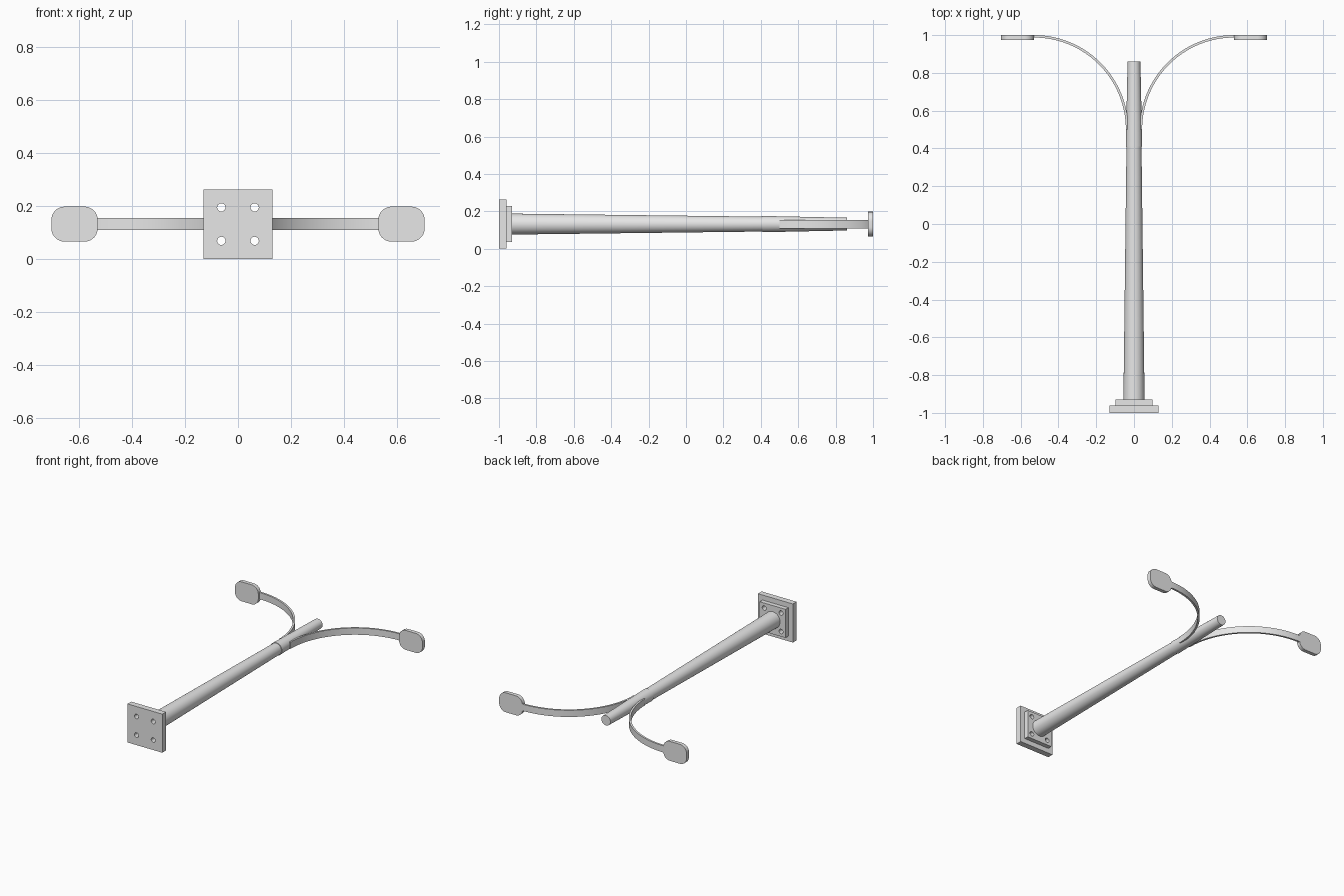
import bpy, bmesh
from math import sin, cos, pi, radians

if "Cube" in bpy.data.objects:
    bpy.data.objects.remove(bpy.data.objects["Cube"], do_unlink=True)

AXIS = 0.132  # height of the pole's centre line

grey = bpy.data.materials.new("light grey metal")
grey.use_nodes = True
grey.diffuse_color = (0.8, 0.8, 0.8, 1)
grey.node_tree.nodes["Principled BSDF"].inputs["Base Color"].default_value = (0.8, 0.8, 0.8, 1)


def finish(obj, name):
    obj.name = obj.data.name = name
    obj.data.materials.clear()
    obj.data.materials.append(grey)
    bpy.ops.object.select_all(action='DESELECT')
    obj.select_set(True)
    bpy.context.view_layer.objects.active = obj
    bpy.ops.object.shade_smooth_by_angle(angle=radians(30))


def arc(cx, cy, r, start, end, steps):
    angles = [start + (end - start) * i / steps for i in range(steps + 1)]
    return [(cx + r * cos(a), cy + r * sin(a)) for a in angles]


def slab(name, outlines, thickness, location, upright=True):
    """Extrude closed outlines; inner outlines become holes."""
    curve = bpy.data.curves.new(name, 'CURVE')
    curve.dimensions = '2D'
    curve.fill_mode = 'BOTH'
    curve.extrude = thickness / 2
    for points in outlines:
        spline = curve.splines.new('POLY')
        spline.points.add(len(points) - 1)
        for p, (x, y) in zip(spline.points, points):
            p.co = (x, y, 0, 1)
        spline.use_cyclic_u = True
    obj = bpy.data.objects.new(name, curve)
    bpy.context.collection.objects.link(obj)
    obj.location = location
    obj.rotation_euler.x = pi / 2 if upright else 0
    bpy.ops.object.select_all(action='DESELECT')
    obj.select_set(True)
    bpy.context.view_layer.objects.active = obj
    bpy.ops.object.convert(target='MESH')
    obj = bpy.context.object
    # Weld the caps to the sides
    bm = bmesh.new()
    bm.from_mesh(obj.data)
    bmesh.ops.remove_doubles(bm, verts=bm.verts, dist=1e-5)
    bmesh.ops.recalc_face_normals(bm, faces=bm.faces)
    bm.to_mesh(obj.data)
    bm.free()
    finish(obj, name)


def tube(name, y0, y1, r0, r1):
    bpy.ops.mesh.primitive_cone_add(vertices=48, radius1=r0, radius2=r1, depth=y1 - y0,
                                    location=(0, (y0 + y1) / 2, AXIS), rotation=(-pi / 2, 0, 0))
    finish(bpy.context.object, name)


def square(h):
    return [(-h, -h), (h, -h), (h, h), (-h, h)]


# Mounting plates with four bolt holes through both
holes = [arc(sx * 0.063, sy * 0.063, 0.0155, 0, 2 * pi, 32)[:-1]
         for sx in (-1, 1) for sy in (-1, 1)]
slab("base_plate", [square(0.131)] + holes, 0.04, (0, -0.98, AXIS))
slab("upper_base_plate", [square(0.097)] + holes, 0.03, (0, -0.945, AXIS))

# Tapered pole and the wider sleeve that carries the arms
tube("pole", -0.93, 0.43, 0.056, 0.0395)
tube("arm_sleeve", 0.41, 0.86, 0.0435, 0.034)

# Rounded lamp head outline
W, H, R = 0.0875, 0.066, 0.05
head = []
for i, (sx, sy) in enumerate([(1, 1), (-1, 1), (-1, -1), (1, -1)]):
    head += arc(sx * (W - R), sy * (H - R), R, i * pi / 2, (i + 1) * pi / 2, 10)

# Curved flat arm, a quarter ring
arm = arc(0.53, 0.5, 0.5, pi, pi / 2, 40) + [(0.55, 1.0), (0.55, 0.987)] \
    + arc(0.53, 0.5, 0.487, pi / 2, pi, 40)

for side, s in (("left", 1), ("right", -1)):
    slab(side + "_arm", [[(s * x, y) for x, y in arm]], 0.045, (0, 0, AXIS), upright=False)
    slab(side + "_lamp_head", [head], 0.026, (s * 0.617, 0.987, AXIS))
